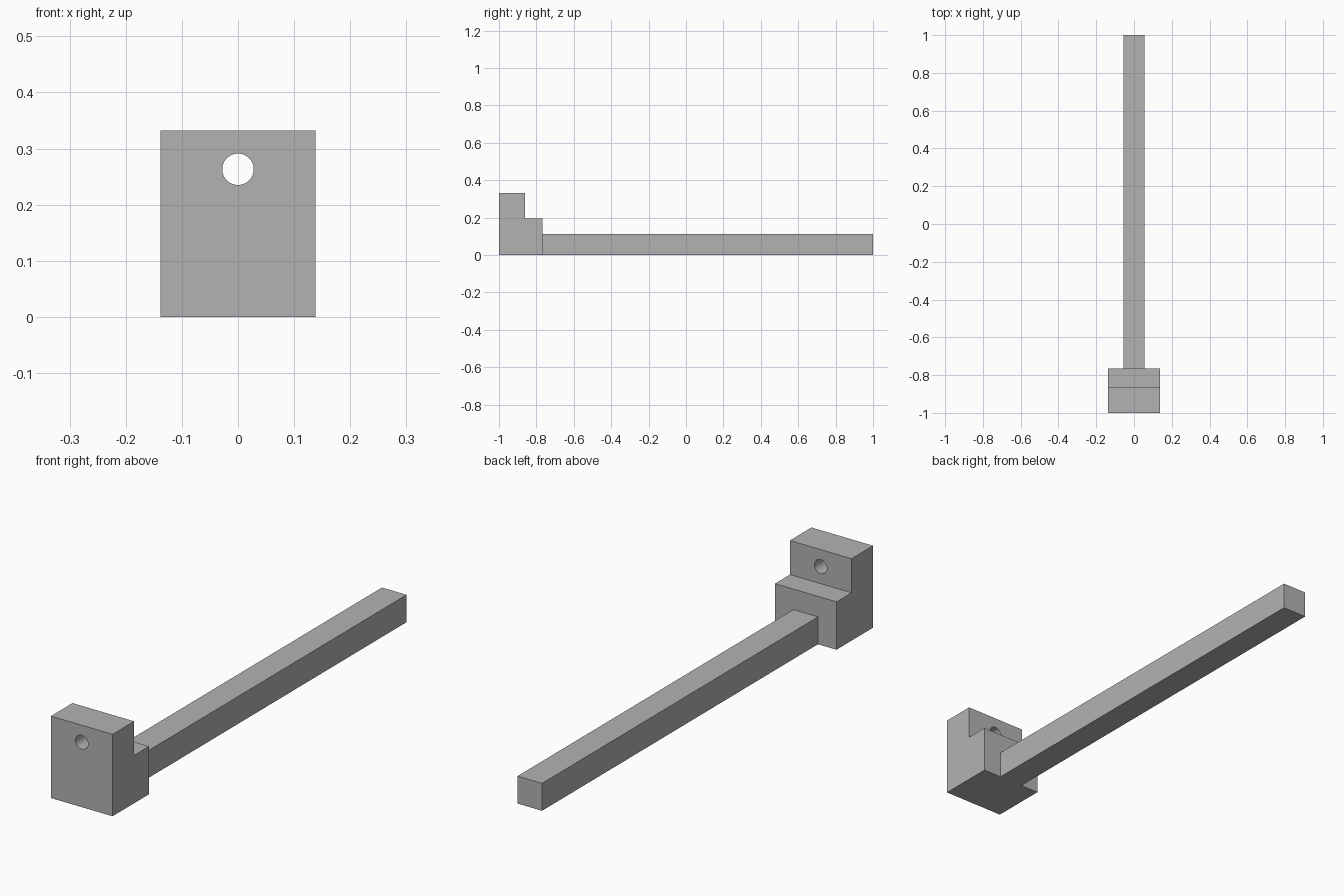
import bpy
import bmesh
from mathutils import Vector

cube = bpy.data.objects.get("Cube")
if cube:
    bpy.data.objects.remove(cube, do_unlink=True)

# Material
grey = bpy.data.materials.new("plain grey")
grey.use_nodes = True
colour = (0.45, 0.45, 0.45, 1)
grey.diffuse_color = colour
grey.node_tree.nodes["Principled BSDF"].inputs["Base Color"].default_value = colour

BLOCK_HALF, BAR_HALF = 0.138, 0.055
FRONT, STEP_Y, BLOCK_BACK, BACK = -1.0, -0.862, -0.766, 1.0
TOP, STEP_Z, BAR_TOP = 0.332, 0.194, 0.111


def extrude_profile(name, profile, half_width):
    """Extrude a side outline of (y, z) points across x."""
    bm = bmesh.new()
    face = bm.faces.new([bm.verts.new((-half_width, y, z)) for y, z in profile])
    grown = bmesh.ops.extrude_face_region(bm, geom=[face])["geom"]
    verts = [v for v in grown if isinstance(v, bmesh.types.BMVert)]
    bmesh.ops.translate(bm, verts=verts, vec=Vector((2 * half_width, 0, 0)))
    bmesh.ops.recalc_face_normals(bm, faces=bm.faces)
    mesh = bpy.data.meshes.new(name)
    bm.to_mesh(mesh)
    bm.free()
    mesh.materials.append(grey)
    obj = bpy.data.objects.new(name, mesh)
    bpy.context.collection.objects.link(obj)
    return obj


def combine(target, tool, operation):
    """Apply a boolean to the target and discard the tool."""
    bpy.ops.object.select_all(action="DESELECT")
    target.select_set(True)
    bpy.context.view_layer.objects.active = target
    mod = target.modifiers.new(operation.lower(), "BOOLEAN")
    mod.operation, mod.solver, mod.object = operation, "EXACT", tool
    bpy.ops.object.modifier_apply(modifier=mod.name)
    bpy.data.objects.remove(tool, do_unlink=True)


# Stepped mounting block
bracket = extrude_profile("mounting_block_with_bar", [
    (FRONT, 0), (BLOCK_BACK, 0), (BLOCK_BACK, STEP_Z),
    (STEP_Y, STEP_Z), (STEP_Y, TOP), (FRONT, TOP)], BLOCK_HALF)

# Long square bar, fused into the back of the block
bar = extrude_profile("bar", [
    (STEP_Y, 0), (BACK, 0), (BACK, BAR_TOP), (STEP_Y, BAR_TOP)], BAR_HALF)
combine(bracket, bar, "UNION")

# Round screw hole through the upper part of the block
bpy.ops.mesh.primitive_cylinder_add(
    vertices=48, radius=0.028, depth=0.3,
    location=(0, (FRONT + STEP_Y) / 2, 0.263), rotation=(1.5708, 0, 0))
drill = bpy.context.object
drill.name = "hole_cutter"
drill.hide_render = True
drill.data.materials.append(grey)
combine(bracket, drill, "DIFFERENCE")

# Smooth hole wall with crisp block edges
bpy.ops.object.shade_smooth_by_angle(angle=0.5)
